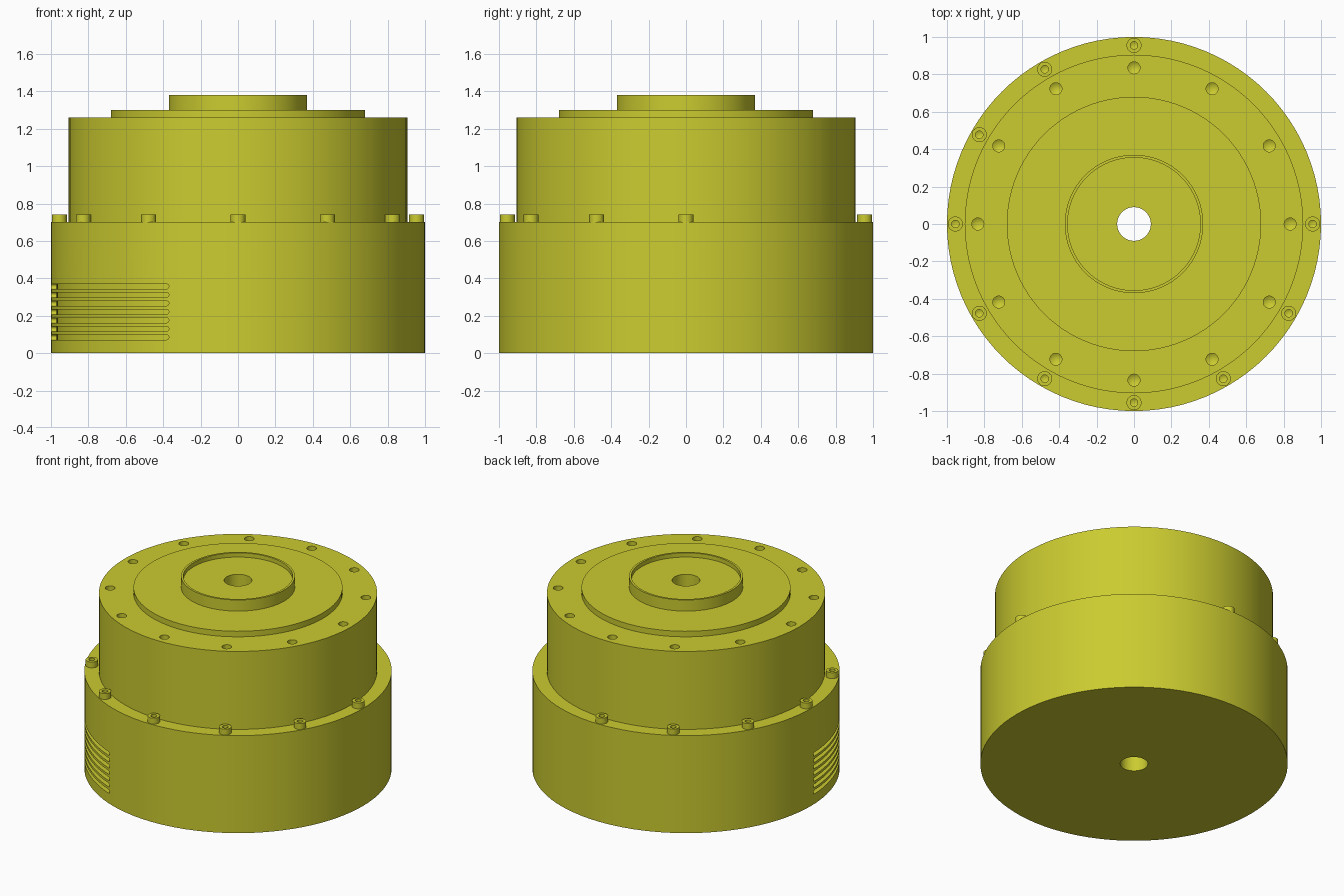
import bpy, bmesh
from math import sin, cos, pi, radians, sqrt

if "Cube" in bpy.data.objects:
    bpy.data.objects.remove(bpy.data.objects["Cube"])

mat = bpy.data.materials.new("olive_yellow")
mat.diffuse_color = (0.6, 0.6, 0.03, 1)
mat.use_nodes = True
mat.node_tree.nodes["Principled BSDF"].inputs["Base Color"].default_value = mat.diffuse_color


def finish(bm, name):
    bmesh.ops.remove_doubles(bm, verts=bm.verts[:], dist=1e-5)
    bmesh.ops.recalc_face_normals(bm, faces=bm.faces[:])
    me = bpy.data.meshes.new(name)
    bm.to_mesh(me)
    bm.free()
    me.materials.append(mat)
    ob = bpy.data.objects.new(name, me)
    bpy.context.collection.objects.link(ob)
    return ob


def lathe(bm, profile, segs, cx=0, cy=0, closed=False):
    """Spin an (r, z) profile around a vertical axis at cx, cy."""
    rings = [[bm.verts.new((cx + r * cos(2 * pi * i / segs),
                            cy + r * sin(2 * pi * i / segs), z))
              for i in range(segs)] for r, z in profile]
    pairs = list(zip(rings, rings[1:]))
    if closed:
        pairs.append((rings[-1], rings[0]))
    for a, b in pairs:
        for i in range(segs):
            j = (i + 1) % segs
            bm.faces.new((a[i], a[j], b[j], b[i]))


def arc_slot(bm, z, a0, a1, h, r0, r1):
    """Curved slot with rounded ends, following the housing wall."""
    caps = [h * t for t in (0, 0.1, 0.3, 0.6, 1)]
    n = 28
    mid = [a0 + h + (a1 - a0 - 2 * h) * i / n for i in range(1, n)]
    angles = [a0 + c for c in caps] + mid + [a1 - c for c in reversed(caps)]
    sections = []
    for a in angles:
        d = min(1, (a - a0) / h, (a1 - a) / h)
        k = max(0.1, sqrt(max(0, 1 - (1 - d) ** 2))) * h
        sections.append([bm.verts.new((r * cos(a), r * sin(a), z + dz))
                         for r, dz in ((r0, -k), (r1, -k), (r1, k), (r0, k))])
    for s, t in zip(sections, sections[1:]):
        for i in range(4):
            j = (i + 1) % 4
            bm.faces.new((s[i], s[j], t[j], t[i]))
    bm.faces.new(sections[0])
    bm.faces.new(sections[-1])


def smooth(ob):
    bpy.ops.object.select_all(action='DESELECT')
    ob.select_set(True)
    bpy.context.view_layer.objects.active = ob
    bpy.ops.object.shade_smooth_by_angle(angle=radians(30))


# Stepped housing with hub rim, shallow hub recess and through bore
bm = bmesh.new()
lathe(bm, [(0.09, 0), (1, 0), (1, 0.70), (0.905, 0.70), (0.905, 1.26),
           (0.68, 1.26), (0.68, 1.30), (0.37, 1.30), (0.37, 1.38),
           (0.355, 1.38), (0.355, 1.35), (0.09, 1.35)], 96, closed=True)
housing = finish(bm, "housing")

# Cutters: ring of drilled holes in the top, stack of vent grooves in the base
bm = bmesh.new()
for i in range(12):
    a = i * pi / 6
    lathe(bm, [(0, 1.19), (0.032, 1.21), (0.032, 1.28), (0, 1.28)], 24,
          0.835 * cos(a), 0.835 * sin(a))
for i in range(7):
    arc_slot(bm, 0.085 + 0.0453 * i, radians(181), radians(248.3),
             0.0135, 0.97, 1.04)
cutter = finish(bm, "hole_and_vent_cutter")
cutter.hide_render = True

mod = housing.modifiers.new("cut", 'BOOLEAN')
mod.operation = 'DIFFERENCE'
mod.solver = 'EXACT'
mod.object = cutter
bpy.context.view_layer.objects.active = housing
bpy.ops.object.modifier_apply(modifier=mod.name)
bpy.data.objects.remove(cutter)
smooth(housing)

# Socket-head bolts on the flange, with two positions left empty
for i in range(12):
    if i in (1, 2):
        continue
    a = i * pi / 6
    bm = bmesh.new()
    lathe(bm, [(0, 0.70), (0.04, 0.70), (0.04, 0.742), (0.02, 0.742),
               (0.02, 0.722), (0, 0.712)], 24, 0.955 * cos(a), 0.955 * sin(a))
    smooth(finish(bm, f"flange_bolt_{i}"))
